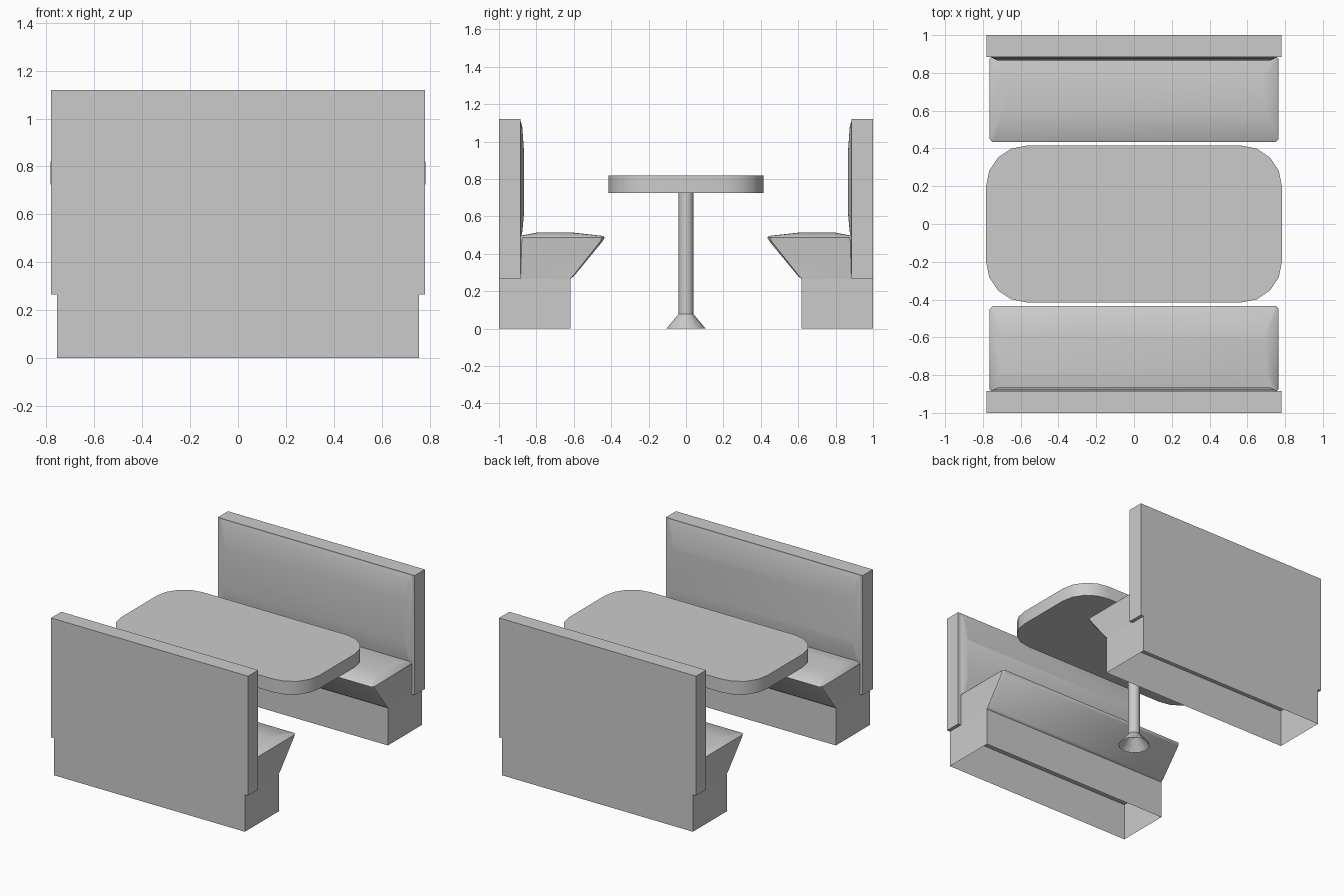
import bpy, bmesh, math

if "Cube" in bpy.data.objects:
    bpy.data.objects.remove(bpy.data.objects["Cube"])


def make_object(name, bm, mirror=False, smooth=None):
    bmesh.ops.recalc_face_normals(bm, faces=bm.faces)
    mesh = bpy.data.meshes.new(name)
    bm.to_mesh(mesh)
    bm.free()
    obj = bpy.data.objects.new(name, mesh)
    bpy.context.collection.objects.link(obj)
    if smooth:
        bpy.ops.object.select_all(action='DESELECT')
        obj.select_set(True)
        bpy.context.view_layer.objects.active = obj
        bpy.ops.object.shade_smooth_by_angle(angle=math.radians(smooth))
    if mirror:
        mod = obj.modifiers.new("Mirror", 'MIRROR')
        mod.use_axis = (False, True, False)
        mod.use_mirror_merge = False
    return obj


def loft(rings, cap_start=True, cap_end=True):
    """Bridge equal-length rings of points, optionally closing the ends."""
    bm = bmesh.new()
    loops = [[bm.verts.new(p) for p in ring] for ring in rings]
    n = len(loops[0])
    for a, b in zip(loops, loops[1:]):
        for i in range(n):
            j = (i + 1) % n
            bm.faces.new((a[i], a[j], b[j], b[i]))
    if cap_start:
        bm.faces.new(loops[0][::-1])
    if cap_end:
        bm.faces.new(loops[-1])
    return bm


def box_ring(hx, lo, hi, level, cut=0.0, upright=False):
    """Rectangle with cut corners, lying flat or standing upright in x-z."""
    pts = [(-hx, lo), (hx, lo), (hx, hi), (-hx, hi)]
    if cut:
        c = cut
        pts = [(-hx + c, lo), (hx - c, lo), (hx, lo + c), (hx, hi - c),
               (hx - c, hi), (-hx + c, hi), (-hx, hi - c), (-hx, lo + c)]
    return [(x, level, v) if upright else (x, v, level) for x, v in pts]


def circle_ring(r, z, n=12):
    return [(r * math.cos(2 * math.pi * i / n), r * math.sin(2 * math.pi * i / n), z)
            for i in range(n)]


# Bench plinth, open underneath
make_object("bench_base", loft([box_ring(0.755, -1, -0.617, z) for z in (0, 0.268)],
                               cap_start=False), mirror=True)

# Upright back panel
make_object("back_panel", loft([box_ring(0.78, -1, -0.885, z) for z in (0.265, 1.12)]),
            mirror=True)

# Padded seat with overhanging front
seat = [(0.755, -0.617, 0.268, 0.004), (0.757, -0.60, 0.28, 0.006),
        (0.762, -0.445, 0.468, 0.012), (0.765, -0.434, 0.488, 0.016),
        (0.757, -0.445, 0.496, 0.016)]
rings = [box_ring(hx, -0.89, front, z, c) for hx, front, z, c in seat]
rings.append(box_ring(0.70, -0.80, -0.60, 0.513, 0.016))
make_object("seat_cushion", loft(rings), mirror=True, smooth=40)

# Shallow padding on the back panel
pad = [(0.76, 0.48, 1.112, -0.885), (0.745, 0.51, 1.085, -0.876),
       (0.72, 0.63, 0.93, -0.865)]
make_object("back_cushion",
            loft([box_ring(hx, lo, hi, y, 0.012, True) for hx, lo, hi, y in pad]),
            mirror=True, smooth=40)

# Rounded table top
outline = []
r = 0.215
for k, (sx, sy) in enumerate([(1, 1), (-1, 1), (-1, -1), (1, -1)]):
    for i in range(5):
        a = math.radians(90 * k + 22.5 * i)
        outline.append((sx * (0.783 - r) + r * math.cos(a),
                        sy * (0.415 - r) + r * math.sin(a)))
make_object("table_top", loft([[(x, y, z) for x, y in outline] for z in (0.725, 0.82)]),
            smooth=40)

# Table post with flared foot, open at both ends
post = [(0.105, 0), (0.04, 0.078), (0.04, 0.727)]
make_object("table_post", loft([circle_ring(r, z) for r, z in post], False, False),
            smooth=35)
